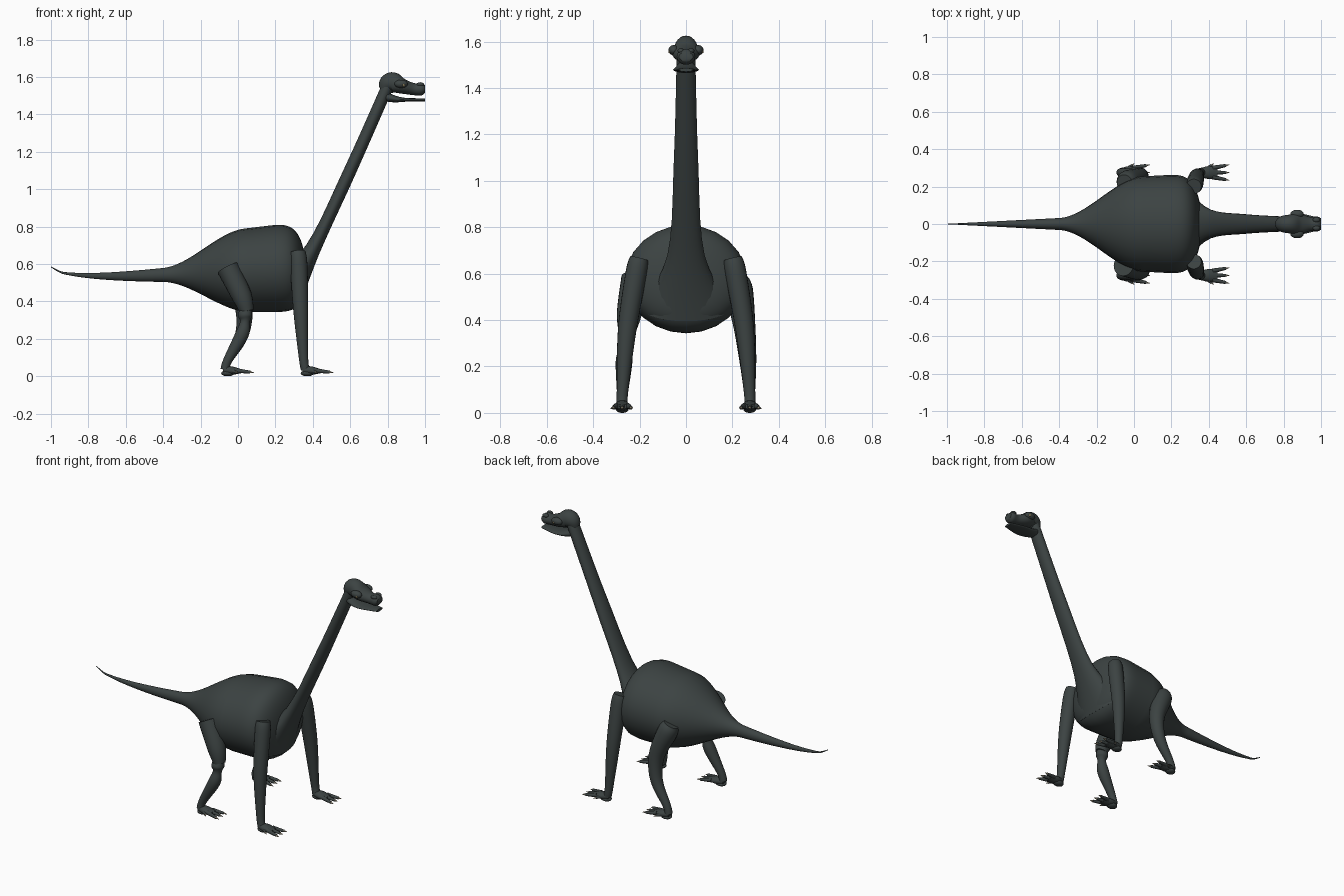
import bpy, bmesh, math
from mathutils import Vector, Matrix

cube = bpy.data.objects.get("Cube")
if cube:
    bpy.data.objects.remove(cube, do_unlink=True)


def material(name, color):
    mat = bpy.data.materials.new(name)
    mat.use_nodes = True
    mat.diffuse_color = (*color, 1)
    shader = next(node for node in mat.node_tree.nodes if node.type == 'BSDF_PRINCIPLED')
    shader.inputs["Base Color"].default_value = (*color, 1)
    return mat


SKIN = material("dark slate skin", (.045, .056, .055))
CLAW = material("bone claw", (.4, .35, .25))
EYE = material("amber eye", (.25, .2, .1))


def finish(name, bm, mat):
    bmesh.ops.recalc_face_normals(bm, faces=bm.faces)
    mesh = bpy.data.meshes.new(name)
    bm.to_mesh(mesh)
    bm.free()
    mesh.materials.append(mat)
    obj = bpy.data.objects.new(name, mesh)
    bpy.context.collection.objects.link(obj)
    bpy.ops.object.select_all(action='DESELECT')
    obj.select_set(True)
    bpy.context.view_layer.objects.active = obj
    bpy.ops.object.shade_smooth_by_angle(angle=math.radians(50))


def smoothstep(low, high, value):
    t = min(max((value - low) / (high - low), 0), 1)
    return t * t * (3 - 2 * t)


def spline(stations, steps):
    """Smooth interpolation through the stations."""
    points = [Vector(station) for station in stations]
    last = len(points) - 1
    result = []
    for i in range(last):
        start, end = points[i], points[i + 1]
        leave = (end - points[max(i - 1, 0)]) / 2
        arrive = (points[min(i + 2, last)] - start) / 2
        for k in range(steps):
            t = k / steps
            ease = smoothstep(0, 1, t)
            result.append(start.lerp(end, ease) + leave * t * (1 - t) ** 2
                          - arrive * t * t * (1 - t))
    return result + [points[-1]]


def loft(name, stations, mat=SKIN, sides=24, steps=5):
    """Skin over ellipses; each station is x, y, z, half width, half depth."""
    rows = spline(stations, steps)
    centers = [Vector(row[:3]) for row in rows]
    last = len(rows) - 1
    bm = bmesh.new()
    rings = []
    for i, (center, row) in enumerate(zip(centers, rows)):
        along = (centers[min(i + 1, last)] - centers[max(i - 1, 0)]).normalized()
        across = Vector((0, 1, 0))
        across = (across - along * across.dot(along)).normalized() * row[3]
        up = along.cross(across).normalized() * row[4]
        angles = [math.tau * k / sides for k in range(sides)]
        rings.append([bm.verts.new(center + across * math.cos(a) + up * math.sin(a))
                      for a in angles])
    for ring, following in zip(rings, rings[1:]):
        for k in range(sides):
            bm.faces.new((ring[k - 1], ring[k], following[k], following[k - 1]))
    bm.faces.new(rings[0])
    bm.faces.new(rings[-1])
    finish(name, bm, mat)


def middle_loft(name, stations):
    """Loft on the centre plane; each station is x, z, half width, half depth."""
    loft(name, [(x, 0, z, width, depth) for x, z, width, depth in stations])


def limb(name, side, stations):
    """Round limb that splays outward toward the ground; stations are x, z, radius."""
    loft(name, [(x, side * (FOOT_Y - z * z / 6), z, radius, radius)
                for x, z, radius in stations], sides=20)


def taper(name, start, end, thick, thin, mat=SKIN):
    loft(name, [(*start, thick, thick), (*end, thin, thin)], mat, sides=10, steps=1)


def ball(name, position, radii, mat=SKIN):
    bm = bmesh.new()
    bmesh.ops.create_uvsphere(bm, u_segments=20, v_segments=12, radius=1,
                              matrix=Matrix.LocRotScale(Vector(position), None, Vector(radii)))
    finish(name, bm, mat)


FOOT_Y = .275


def foot(prefix, x, side):
    """Flat foot with three clawed toes, a clawed side toe and a heel."""
    y = side * FOOT_Y
    loft(prefix + "_foot", [(x, y, .035, .02, .02), (x + .05, y, .03, .034, .022),
                            (x + .1, y, .027, .03, .01)], sides=16)
    ball(prefix + "_heel", (x + .025, y, .016), (.035, .028, .016))
    for label, spread in (("inner", -1), ("middle", 0), ("outer", 1)):
        root = Vector((x + .075, y + side * spread * .024, .03))
        tip = Vector((x + .145, y + side * spread * .038, .022))
        point = tip + (tip - root) * .3
        taper(f"{prefix}_{label}_toe", root, tip, .013, .008)
        taper(f"{prefix}_{label}_claw", tip, point, .006, .001, CLAW)
    root = Vector((x + .04, y + side * .015, .03))
    tip = root + Vector((.03, side * .025, -.008))
    taper(prefix + "_side_toe", root, tip, .012, .007)
    taper(prefix + "_side_claw", tip, tip.lerp(root, -.4), .005, .001, CLAW)


# Body and tail: a slim taper that swells into the belly and rounds off at the chest
LENGTH = 1.36
SAMPLES = 50
trunk = []
for i in range(SAMPLES):
    reach = 1 - (1 - i / SAMPLES) ** 2
    x = reach * LENGTH - 1
    swell = smoothstep(-.4, .05, x)
    chest = math.sqrt(1 - (max(x - .15, 0) / .21) ** 4)
    sag = math.sin(math.pi * math.sqrt(reach)) / 20
    trunk.append((x, .585 - sag,
                  (.001 + reach * .07 + swell * .2) * chest,
                  (.002 + reach * .08 + swell * .16) * chest ** .8))
middle_loft("body_and_tail", trunk)

# Neck flaring into the chest
middle_loft("neck", [(.25, .46, .2, .11), (.4, .68, .08, .042),
                     (.6, 1.1, .052, .034), (.8, 1.55, .04, .032)])

# Head
middle_loft("skull", [(.78, 1.53, .03, .03), (.8, 1.56, .045, .05), (.83, 1.57, .05, .055),
                      (.88, 1.55, .06, .04), (.94, 1.535, .038, .032),
                      (.98, 1.535, .04, .034), (1, 1.535, .03, .02)])
middle_loft("lower_jaw", [(.79, 1.495, .036, .026), (.84, 1.482, .05, .018),
                          (.9, 1.478, .054, .01), (1, 1.478, .03, .008)])

for side, label in ((1, "left"), (-1, "right")):
    # Brow, eye and nostril bump
    ball(label + "_brow", (.872, side * .053, 1.563), (.036, .023, .022))
    ball(label + "_eye", (.885, side * .069, 1.557), (.008, .007, .008), EYE)
    ball(label + "_nostril", (.975, side * .022, 1.56), (.02, .014, .012))

    # Front leg and feet
    limb(label + "_front_leg", side, [(.32, .665, .04), (.325, .6, .046), (.335, .36, .04),
                                      (.35, .1, .025), (.36, .035, .024)])
    foot(label + "_front", .345, side)
    foot(label + "_hind", -.08, side)

# Hind legs: one smooth, the other with a separate thigh and a narrow knee
shin = [(.02, .22, .036), (-.055, .085, .024), (-.07, .035, .024)]
limb("left_hind_leg", 1, [(-.05, .58, .045), (-.03, .53, .06), (.03, .37, .047)] + shin)
limb("right_thigh", -1, [(-.055, .58, .06), (.02, .43, .054), (.048, .345, .036)])
limb("right_shin", -1, [(.044, .36, .03), (.038, .325, .038), (.037, .29, .026)] + shin)
